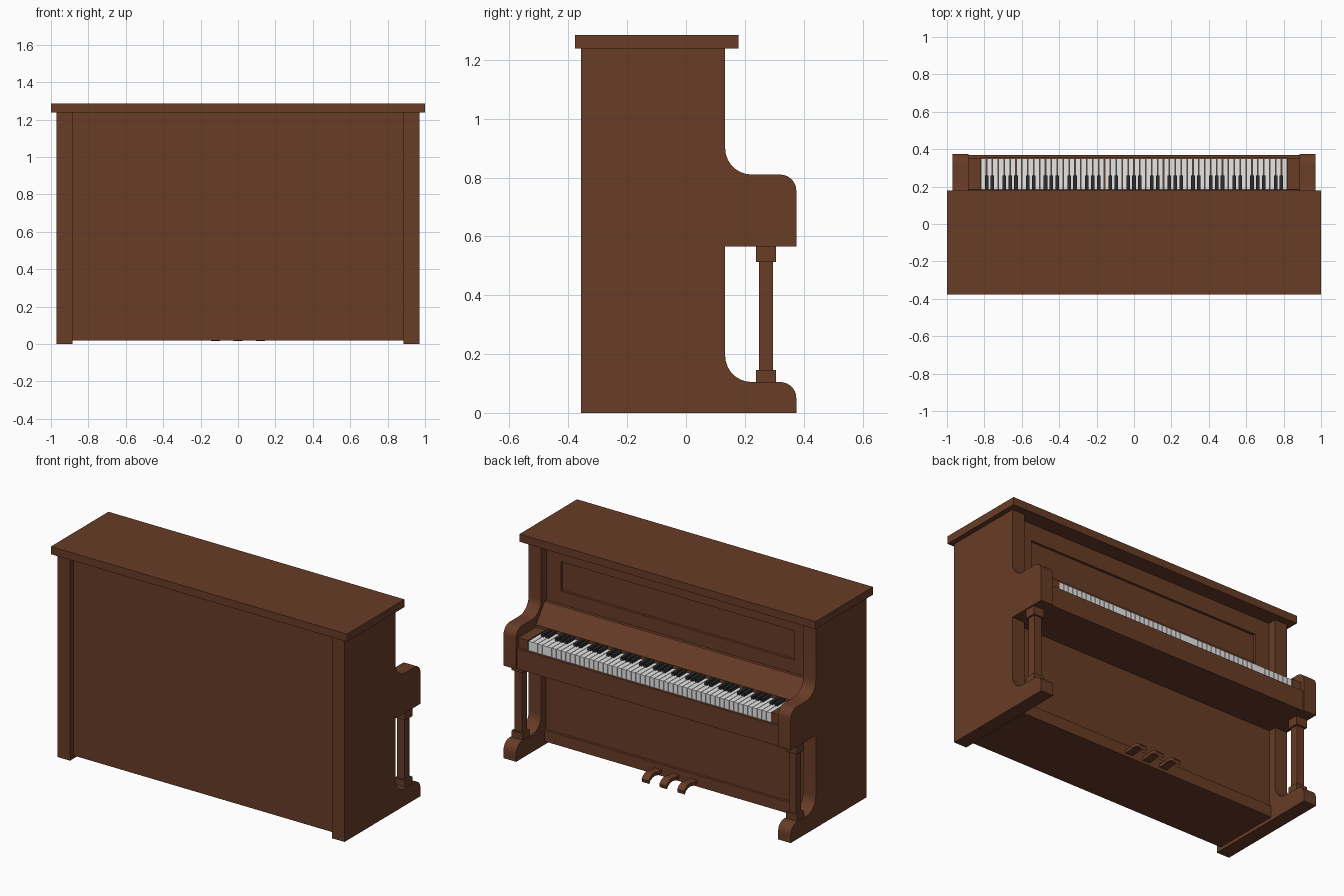
import bpy, bmesh, math

if "Cube" in bpy.data.objects:
    bpy.data.objects.remove(bpy.data.objects["Cube"])

def material(name, col):
    m = bpy.data.materials.new(name)
    m.diffuse_color = (*col, 1)
    m.use_nodes = True
    m.node_tree.nodes["Principled BSDF"].inputs["Base Color"].default_value = m.diffuse_color
    return m

WOOD = material("brown wood", (0.138, 0.045, 0.020))
IVORY = material("white key", (0.80, 0.80, 0.80))
EBONY = material("black key", (0.025, 0.025, 0.025))

def finish(name, bm, mat, smooth=False):
    bmesh.ops.recalc_face_normals(bm, faces=bm.faces)
    me = bpy.data.meshes.new(name)
    bm.to_mesh(me)
    bm.free()
    me.materials.append(mat)
    ob = bpy.data.objects.new(name, me)
    bpy.context.collection.objects.link(ob)
    if smooth:
        bpy.ops.object.select_all(action='DESELECT')
        ob.select_set(True)
        bpy.context.view_layer.objects.active = ob
        bpy.ops.object.shade_smooth_by_angle(angle=math.radians(30))
    return ob

def add_box(bm, x0, x1, y0, y1, z0, z1):
    vs = bmesh.ops.create_cube(bm, size=1)["verts"]
    for v in vs:
        v.co = ((x0 + x1) / 2 + v.co.x * (x1 - x0),
                (y0 + y1) / 2 + v.co.y * (y1 - y0),
                (z0 + z1) / 2 + v.co.z * (z1 - z0))

def boxes(name, mat, *dims):
    bm = bmesh.new()
    for d in dims:
        add_box(bm, *d)
    return finish(name, bm, mat)

def extrude_profile(name, pts, x0, x1, mat, smooth=False):
    # closed (y, z) outline swept along x
    bm = bmesh.new()
    f = bm.faces.new([bm.verts.new((x0, y, z)) for y, z in pts])
    r = bmesh.ops.extrude_face_region(bm, geom=[f])
    for g in r["geom"]:
        if isinstance(g, bmesh.types.BMVert):
            g.co.x = x1
    return finish(name, bm, mat, smooth)

def arc(cy, cz, ry, rz, a0, a1, n=7):
    return [(cy + ry * math.cos(math.radians(a0 + (a1 - a0) * i / n)),
             cz + rz * math.sin(math.radians(a0 + (a1 - a0) * i / n))) for i in range(n + 1)]

# side walls with arm and foot
side = [(-0.357, 0), (0.375, 0)]
side += arc(0.32, 0.05, 0.055, 0.055, 0, 90)
side += arc(0.223, 0.195, 0.09, 0.09, 270, 180)
side += [(0.133, 0.565), (0.375, 0.565)]
side += arc(0.32, 0.755, 0.055, 0.055, 0, 90)
side += arc(0.223, 0.90, 0.09, 0.09, 270, 180)
side += [(0.133, 1.24), (-0.357, 1.24)]
for label, s in (("left", -1), ("right", 1)):
    extrude_profile(label + "_side", side, s * 0.885, s * 0.97, WOOD, True)
    # support column with base and capital
    c = s * 0.927
    boxes(label + "_column", WOOD,
          (c - 0.025, c + 0.025, 0.248, 0.296, 0.14, 0.52),
          (c - 0.036, c + 0.036, 0.238, 0.306, 0.10, 0.145),
          (c - 0.036, c + 0.036, 0.238, 0.306, 0.513, 0.57))
    # block beside the keys
    boxes(label + "_key_block", WOOD,
          (min(s * 0.82, s * 0.886), max(s * 0.82, s * 0.886), 0.08, 0.352, 0.60, 0.75))

# lid and case
boxes("lid", WOOD, (-1, 1, -0.377, 0.178, 1.238, 1.285))
boxes("case", WOOD, (-0.886, 0.886, -0.325, 0.065, 0.02, 1.239))

# upper panel frame around the recess
boxes("upper_panel_frame", WOOD,
      (-0.886, 0.886, 0.06, 0.08, 1.135, 1.239),
      (-0.886, 0.886, 0.06, 0.08, 0.84, 0.957),
      (-0.886, -0.79, 0.06, 0.08, 0.957, 1.135),
      (0.79, 0.886, 0.06, 0.08, 0.957, 1.135))

# lower panel and base rail
boxes("lower_panel", WOOD, (-0.886, 0.886, 0.05, 0.085, 0.02, 0.60))
boxes("base_rail", WOOD, (-0.886, 0.886, 0.05, 0.10, 0.02, 0.09))

# sloping key cover
extrude_profile("key_cover", [(0.06, 0.70), (0.184, 0.70), (0.184, 0.765),
                (0.176, 0.772), (0.10, 0.875), (0.06, 0.875)], -0.886, 0.886, WOOD)

# key bed and front slip
boxes("key_bed", WOOD, (-0.886, 0.886, 0.06, 0.368, 0.565, 0.66))
boxes("key_slip", WOOD, (-0.886, 0.886, 0.353, 0.368, 0.60, 0.69))

# keys
N, W = 52, 1.64 / 52
boxes("white_keys", IVORY, *[(-0.82 + i * W + 0.0015, -0.82 + (i + 1) * W - 0.0015,
      0.15, 0.35, 0.66, 0.745) for i in range(N)])
boxes("black_keys", EBONY, *[(-0.82 + i * W - 0.0095, -0.82 + i * W + 0.0095,
      0.15, 0.26, 0.74, 0.763) for i in range(1, N) if i % 7 in (1, 2, 4, 5, 6)])

# pedals: curved tongue
top = [(0.09, 0.058), (0.14, 0.058), (0.165, 0.064), (0.19, 0.062), (0.21, 0.052), (0.222, 0.036)]
bottom = [(y - 0.004, z - 0.02) for y, z in reversed(top)]
for name, x in (("left_pedal", -0.12), ("middle_pedal", 0), ("right_pedal", 0.12)):
    extrude_profile(name, top + bottom, x - 0.024, x + 0.024, WOOD, True)
